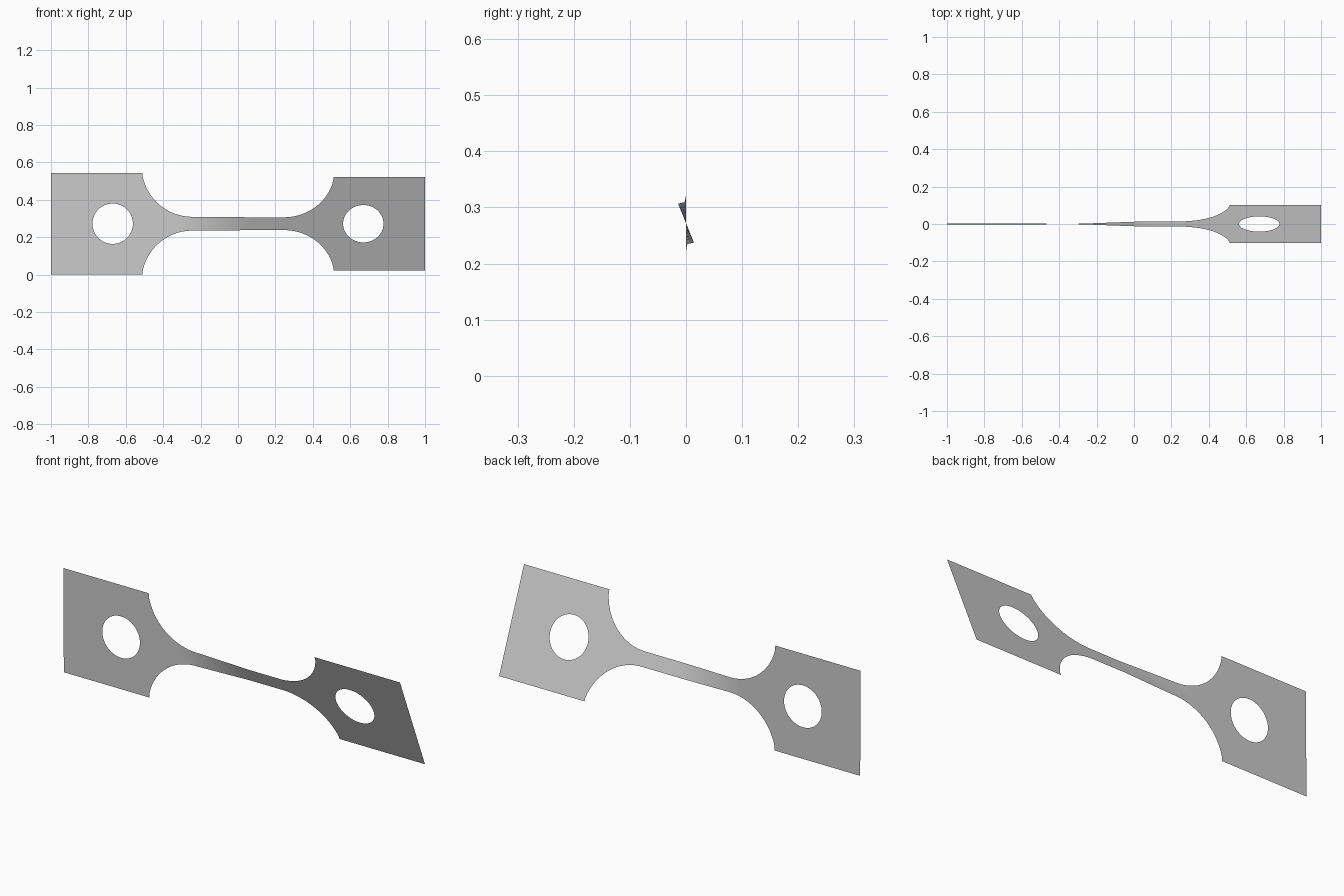
import bpy, bmesh, math

cube = bpy.data.objects.get("Cube")
if cube:
    bpy.data.objects.remove(cube, do_unlink=True)

HALF = 0.271          # half height of the grips
INNER = 0.51          # where each grip begins
HOLE_X, HOLE_R = 0.67, 0.108
MID_Z = 0.272
NECK = 0.037          # half height of the narrow neck
ARC_X, ARC_R = 0.245, 0.27


def half_height(x):
    """Half height of the neck and its round fillets."""
    d = max(0.0, abs(x) - ARC_X)
    if d >= INNER - ARC_X - 1e-6:
        return HALF
    return NECK + ARC_R - math.sqrt(ARC_R ** 2 - d ** 2)


def twist(x):
    """Twist angle along the strip."""
    t = min(1.0, max(0.0, (x + 0.32) / 0.38))
    return math.radians(0.5 + 21.7 * t)


bm = bmesh.new()

# Grip plates: a ring of faces between the round hole and the square edge
corners = [(x, z) for x in (INNER, 1.0) for z in (-HALF, HALF)]
angles = [2 * math.pi * i / 64 for i in range(64)]
angles += [math.atan2(z, x - HOLE_X) % (2 * math.pi) for x, z in corners]
angles.sort()
edge_heights = set()


def edge_point(a):
    c, s = math.cos(a), math.sin(a)
    reach_x = ((1.0 if c > 0 else INNER) - HOLE_X) / c if abs(c) > 1e-9 else 9
    reach_z = HALF / abs(s) if abs(s) > 1e-9 else 9
    r = min(reach_x, reach_z)
    return HOLE_X + r * c, r * s


for side in (-1, 1):
    inner, outer = [], []
    for a in angles:
        x, z = edge_point(a)
        if abs(x - INNER) < 1e-6:
            edge_heights.add(round(z / HALF, 5))
        inner.append(bm.verts.new((side * (HOLE_X + HOLE_R * math.cos(a)), 0, HOLE_R * math.sin(a))))
        outer.append(bm.verts.new((side * x, 0, z)))
    for i in range(len(angles)):
        j = (i + 1) % len(angles)
        quad = [inner[i], outer[i], outer[j], inner[j]]
        bm.faces.new(quad if side > 0 else quad[::-1])

# Neck and fillets: columns that meet the grip edges
rows = sorted(edge_heights)
steps = 120
columns = []
for i in range(steps + 1):
    # columns gather towards the ends, where the fillets are steep
    x = INNER * math.sin(math.pi * (i / steps - 0.5))
    columns.append([bm.verts.new((x, 0, half_height(x) * t)) for t in rows])
for left, right in zip(columns, columns[1:]):
    for k in range(len(rows) - 1):
        bm.faces.new((left[k], right[k], right[k + 1], left[k + 1]))
bmesh.ops.remove_doubles(bm, verts=bm.verts, dist=0.0001)

# Twist the whole sheet about its long axis
for v in bm.verts:
    a, z = twist(v.co.x), v.co.z
    v.co.y = -z * math.sin(a)
    v.co.z = MID_Z + z * math.cos(a)

mesh = bpy.data.meshes.new("twisted_strip")
bm.to_mesh(mesh)
bm.free()
strip = bpy.data.objects.new("twisted_strip", mesh)
bpy.context.collection.objects.link(strip)

# Plain grey metal
grey = bpy.data.materials.new("light_grey")
grey.use_nodes = True
colour = (0.6, 0.6, 0.6, 1)
grey.diffuse_color = colour
grey.node_tree.nodes["Principled BSDF"].inputs["Base Color"].default_value = colour
mesh.materials.append(grey)

bpy.context.view_layer.objects.active = strip
strip.select_set(True)
bpy.ops.object.shade_smooth_by_angle()
